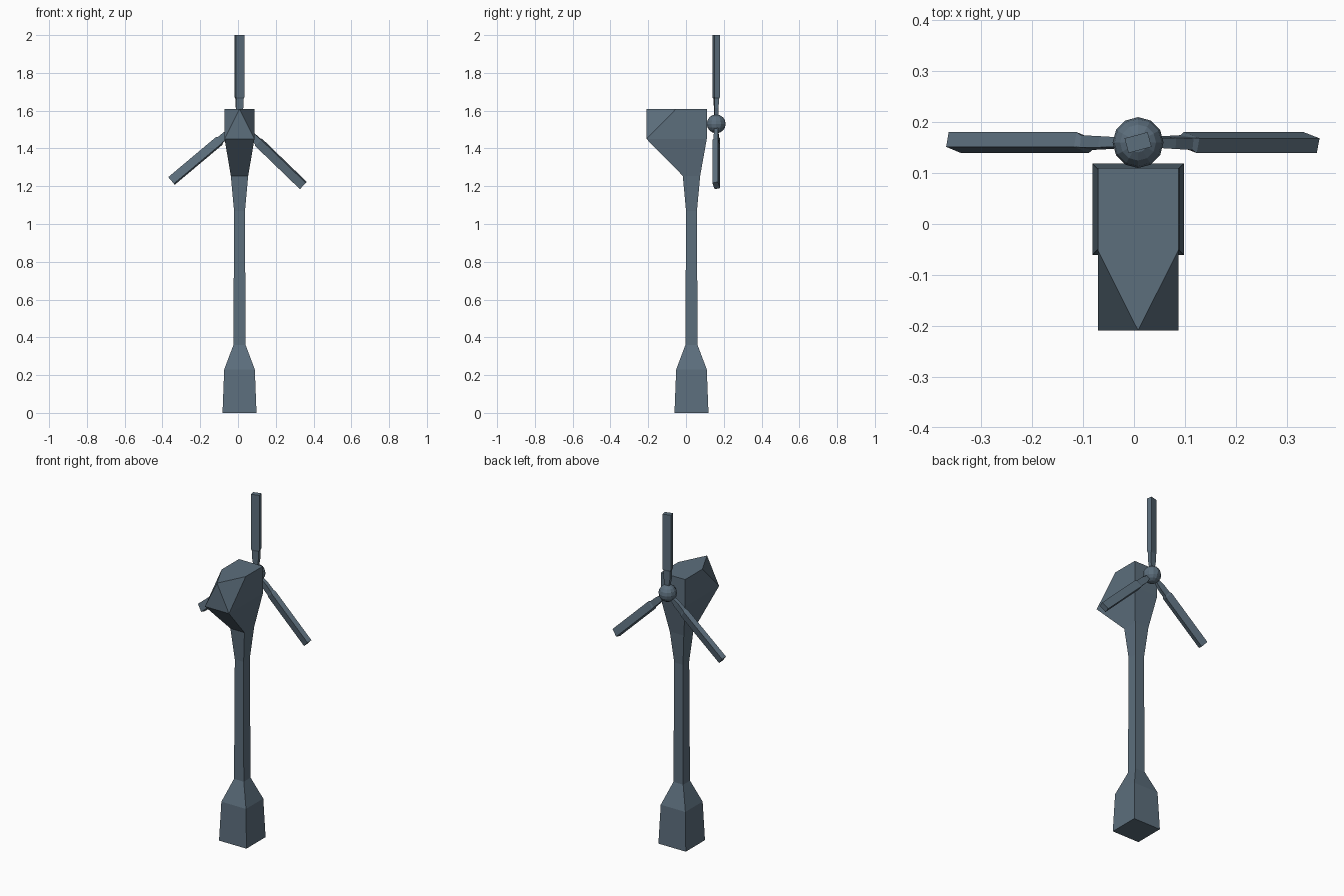
import bpy, bmesh, math
from mathutils import Vector, Matrix

if "Cube" in bpy.data.objects:
    bpy.data.objects.remove(bpy.data.objects["Cube"])

steel = bpy.data.materials.new("slate blue steel")
steel.diffuse_color = (0.107, 0.156, 0.202, 1)
steel.use_nodes = True
steel.node_tree.nodes["Principled BSDF"].inputs["Base Color"].default_value = steel.diffuse_color

CX = 0.008                       # centre line of the tower
HUB = Vector((CX, 0.16, 1.53))


def finish(name, bm):
    bmesh.ops.recalc_face_normals(bm, faces=bm.faces)
    me = bpy.data.meshes.new(name)
    bm.to_mesh(me)
    bm.free()
    me.materials.append(steel)
    ob = bpy.data.objects.new(name, me)
    bpy.context.collection.objects.link(ob)
    return ob


def rect(x0, x1, y0, y1, z, twist=0):
    """Four corners of a level rectangle, turned about z."""
    rot = Matrix.Rotation(math.radians(twist), 3, 'Z')
    return [rot @ Vector(p) for p in ((x0, y0, z), (x1, y0, z), (x1, y1, z), (x0, y1, z))]


def loft(rings, bottom=True, top=True):
    """Skin a stack of four-cornered rings."""
    bm = bmesh.new()
    loops = [[bm.verts.new(p) for p in r] for r in rings]
    for a, b in zip(loops, loops[1:]):
        for i in range(4):
            j = (i + 1) % 4
            bm.faces.new((a[i], a[j], b[j], b[i]))
    if bottom:
        bm.faces.new(loops[0][::-1])
    if top:
        bm.faces.new(loops[-1])
    return bm


# tower: square column with a flared foot
def square(h, z):
    return rect(CX - h, CX + h, 0.029 - h, 0.029 + h, z)


neck = square(0.046, 1.255)
tower = [square(h, z) for h, z in ((0.09, 0), (0.081, 0.23), (0.032, 0.36), (0.029, 1.07))]
finish("tower", loft(tower + [neck], top=False))

# nacelle: flares out of the tower, rear overhang, two chamfered top corners
W, Y0, Y1, ZB, ZT = 0.079, -0.209, 0.11, 1.45, 1.61
bm = loft([neck, rect(CX - W, CX + W, Y0, Y1, ZB), rect(CX - W, CX + W, Y0, Y1, ZT)], bottom=False)
for s in (-1, 1):
    a = Vector((CX, Y0, ZT))
    b = Vector((CX + s * W, -0.052, ZT))
    c = Vector((CX + s * W, Y0, ZB))
    n = (b - a).cross(c - a)
    if n.z < 0:
        n = -n
    cut = bmesh.ops.bisect_plane(bm, geom=bm.verts[:] + bm.edges[:] + bm.faces[:], dist=1e-5,
                                 plane_co=a, plane_no=n, clear_outer=True)
    edges = [e for e in cut["geom_cut"] if isinstance(e, bmesh.types.BMEdge)]
    bmesh.ops.holes_fill(bm, edges=edges, sides=0)
finish("nacelle", bm)

# hub ball
bm = bmesh.new()
bmesh.ops.create_uvsphere(bm, u_segments=12, v_segments=8, radius=0.05)
bmesh.ops.translate(bm, vec=HUB, verts=bm.verts)
finish("hub", bm)

# three blades: tapered root, then a pitched slab
sections = [(0.03, 0.020, 0.018, 5), (0.085, 0.038, 0.022, 5), (0.132, 0.038, 0.024, 8),
            (0.142, 0.047, 0.030, 15), (0.47, 0.047, 0.030, 15)]
for name, angle in (("upper_blade", 0), ("right_blade", 134), ("left_blade", -130)):
    bm = loft([rect(-w / 2, w / 2, -t / 2, t / 2, r, tw) for r, w, t, tw in sections])
    bm.transform(Matrix.Translation(HUB) @ Matrix.Rotation(math.radians(angle), 4, 'Y'))
    finish(name, bm)
